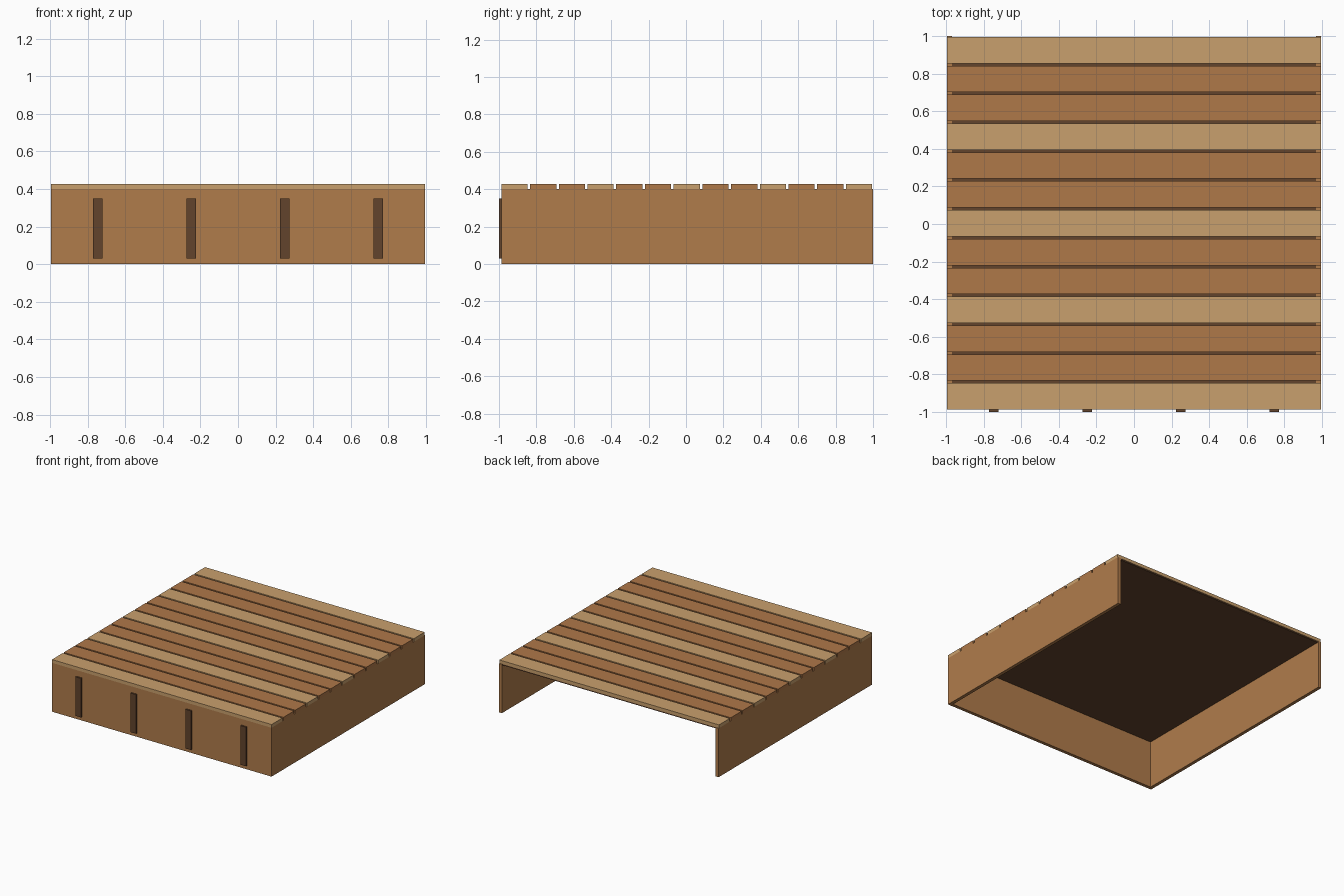
import bpy

if "Cube" in bpy.data.objects:
    bpy.data.objects.remove(bpy.data.objects["Cube"])


def material(name, hex_code):
    # sRGB hex to linear diffuse colour
    srgb = [int(hex_code[i:i + 2], 16) / 255 for i in (0, 2, 4)]
    lin = [c / 12.92 if c < 0.04045 else ((c + 0.055) / 1.055) ** 2.4 for c in srgb]
    m = bpy.data.materials.new(name)
    m.diffuse_color = (*lin, 1.0)
    m.use_nodes = True
    m.node_tree.nodes["Principled BSDF"].inputs["Base Color"].default_value = m.diffuse_color
    return m


wall_wood = material("wall wood", "B07C4B")
brown_wood = material("brown slat wood", "AF7849")
light_wood = material("light slat wood", "C9A06D")
dark_wood = material("dark wood", "62432C")


def box(name, x, y, z, mat):
    bpy.ops.mesh.primitive_cube_add(size=1, location=[sum(r) / 2 for r in (x, y, z)])
    ob = bpy.context.object
    ob.name = name
    ob.scale = [r[1] - r[0] for r in (x, y, z)]
    bpy.ops.object.transform_apply(location=False, rotation=False, scale=True)
    ob.data.materials.append(mat)
    return ob


W, T, H = 0.995, 0.027, 0.4      # half width, board thickness, wall height
FRONT = -0.987

# walls: front board and two sides, back left open
box("front_wall", (-W, W), (FRONT, FRONT + T), (0, H), wall_wood)
box("left_wall", (-W, -W + T), (FRONT + T, 1), (0, H), wall_wood)
box("right_wall", (W - T, W), (FRONT + T, 1), (0, H), wall_wood)

# thin dark deck under the slats
box("under_deck", (-W + T, W - T), (FRONT + T, 0.993), (H - 0.01, H - 0.001), dark_wood)

# floor slats, every third one lighter
COUNT, WIDTH = 13, 0.14
pitch = (0.995 - FRONT - WIDTH) / (COUNT - 1)
for i in range(COUNT):
    y = FRONT + i * pitch
    box(f"slat_{i + 1}", (-W, W), (y, y + WIDTH), (H, H + 0.027),
        light_wood if i % 3 == 0 else brown_wood)

# front battens
for i, x in enumerate((-0.747, -0.249, 0.249, 0.747)):
    box(f"batten_{i + 1}", (x - 0.025, x + 0.025), (-1, FRONT), (0.03, 0.35), dark_wood)
